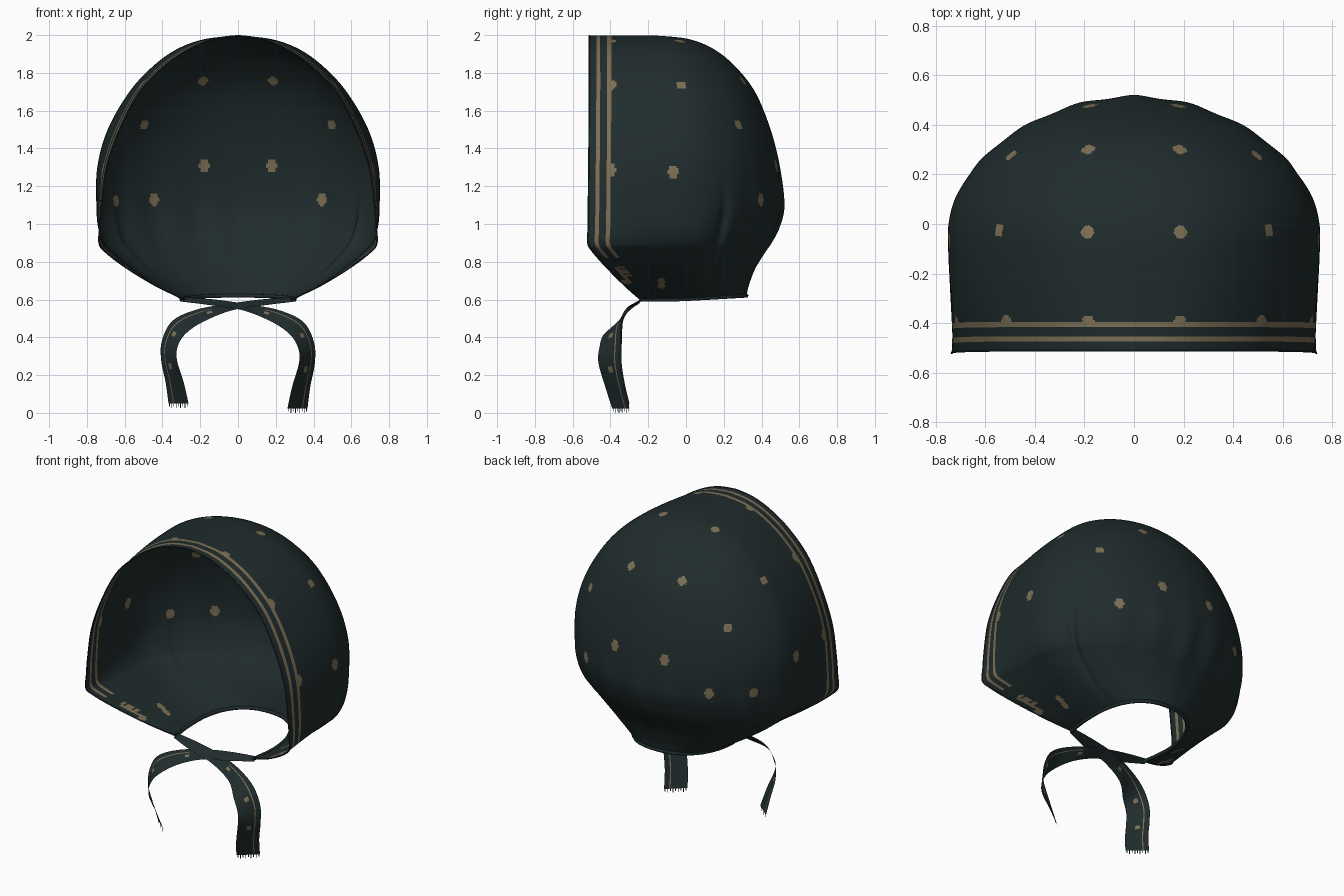
import bpy, math
from mathutils import Vector

if "Cube" in bpy.data.objects:
    bpy.data.objects.remove(bpy.data.objects["Cube"])


def material(name, rgb):
    m = bpy.data.materials.new(name)
    m.diffuse_color = (*rgb, 1)
    m.use_nodes = True
    m.node_tree.nodes["Principled BSDF"].inputs["Base Color"].default_value = m.diffuse_color
    return m


GREEN = material("dark green cloth", (0.0145, 0.0250, 0.0260))
TAN = material("tan print", (0.205, 0.160, 0.090))


def spline(rows, t):
    """Catmull-Rom through rows of numbers, t in 0..1."""
    n = len(rows) - 1
    i = min(int(t * n), n - 1)
    f = t * n - i
    p = [rows[min(max(i + k, 0), n)] for k in (-1, 0, 1, 2)]
    return [0.5 * (2 * b + (c - a) * f + (2 * a - 5 * b + 4 * c - d) * f * f
                   + (3 * b - a - 3 * c + d) * f ** 3) for a, b, c, d in zip(*p)]


def make_object(name, verts, faces, mats):
    me = bpy.data.meshes.new(name)
    me.from_pydata(verts, [], faces)
    me.materials.append(GREEN)
    me.materials.append(TAN)
    me.polygons.foreach_set("material_index", mats)
    me.polygons.foreach_set("use_smooth", [True] * len(faces))
    me.update()
    ob = bpy.data.objects.new(name, me)
    bpy.context.collection.objects.link(ob)
    return ob


# Horizontal sections: z, rim x, rim y, side width, y of widest point,
# back y, superellipse exponent of the back
SECTIONS = [
    (0.60, 0.28, -0.24, 0.30, -0.05, 0.32, 2.3),
    (0.67, 0.43, -0.32, 0.42, -0.05, 0.335, 2.1),
    (0.77, 0.595, -0.42, 0.565, -0.04, 0.37, 1.9),
    (0.855, 0.705, -0.495, 0.665, -0.03, 0.42, 1.8),
    (0.90, 0.735, -0.52, 0.708, -0.03, 0.45, 1.8),
    (0.98, 0.732, -0.518, 0.74, -0.03, 0.49, 1.8),
    (1.10, 0.723, -0.517, 0.75, -0.03, 0.517, 1.85),
    (1.30, 0.695, -0.515, 0.745, -0.04, 0.497, 1.92),
    (1.50, 0.625, -0.513, 0.69, -0.05, 0.448, 1.95),
    (1.70, 0.52, -0.512, 0.575, -0.07, 0.365, 2),
    (1.84, 0.385, -0.512, 0.445, -0.08, 0.255, 2),
    (1.93, 0.25, -0.512, 0.315, -0.10, 0.14, 2),
    (1.98, 0.125, -0.512, 0.17, -0.12, 0.01, 2),
    (1.997, 0.0, -0.512, 0.0, -0.15, -0.15, 2),
]
RIM = [0, 0.037, 0.058, 0.095, 0.117]      # stripe boundaries behind the rim
FRONT, BACK, ROWS = 36, 110, 240


def half_section(t, pleat):
    z, xr, yr, w, ym, yb, n = spline(SECTIONS, t)
    pts = []
    offs = RIM + [RIM[-1] + (ym - yr - RIM[-1]) * k / FRONT for k in range(1, FRONT + 1)]
    for s in offs:
        pts.append((xr + (w - xr) * math.sin(math.pi / 2 * s / (ym - yr)), yr + s, z))
    for k in range(1, BACK + 1):
        a = math.pi / 2 * k / BACK
        b = math.pi / 2 - a
        # soft gathers in the lower back, one deeper pleat at the side
        low = math.exp(-((z - 1.0) / 0.22) ** 2)
        fold = 1 + 0.010 * math.cos(19 * b) * math.sin(a) * low
        fold -= pleat * math.exp(-((a - 0.48) / 0.05) ** 2) * math.exp(-((z - 0.9) / 0.2) ** 2)
        c = max(math.cos(a), 0) ** (2 / n) if k < BACK else 0
        pts.append((w * c * fold, ym + (yb - ym) * math.sin(a) ** (2 / n) * fold,
                    z + 0.02 * math.sin(a) * max(0, 1 - (z - 0.6) / 0.2)))
    return pts


# Printed dots (right half, mirrored): x, y, z, height scale
DOTS = [
    (0.19, -0.03, 1.97, 1), (0.56, -0.02, 1.74, 1), (0.74, -0.07, 1.27, 1.4),
    (0.19, 0.31, 1.76, 1), (0.51, 0.29, 1.53, 1), (0.18, 0.48, 1.31, 1.4),
    (0.44, 0.39, 1.13, 1.3), (0.64, 0.22, 1.12, 1.1),
    (0.18, -0.395, 1.94, 1), (0.52, -0.395, 1.74, 1.2), (0.71, -0.395, 1.28, 1.4),
]
# smeared dots on the sloping underside
DOTS += [(0.58 - 0.022 * k, -0.36 + 0.012 * k, 0.765 - 0.015 * k, 1) for k in range(6)]
DOTS += [(0.47 - 0.017 * k, -0.13, 0.70 - 0.01 * k, 1) for k in range(4)]
LEFT_ONLY = 7      # this dot is swallowed by the pleat on the right

# ---- bonnet shell: right half, then back to the left rim
verts, faces, mats = [], [], []
for r in range(ROWS + 1):
    verts += half_section(r / ROWS, 0.045)
    verts += [(-x, y, z) for x, y, z in reversed(half_section(r / ROWS, 0.01)[:-1])]
cols = 2 * (len(RIM) + FRONT + BACK) - 1
left = [Vector((-v[0], v[1], v[2])) for i, v in enumerate(verts) if i % cols >= cols // 2]
centres = [(min(left, key=lambda v: (v - Vector(d[:3])).length_squared), d[3]) for d in DOTS]


def in_dot(c, is_right):
    for k, (d, s) in enumerate(centres):
        if abs(c.z - d.z) < 0.05 and not (is_right and k == LEFT_ONLY):
            radius = 0.027 if k < 11 else 0.019
            if ((c.x - d.x) ** 2 + (c.y - d.y) ** 2 + ((c.z - d.z) / s) ** 2) < radius ** 2:
                return True
    return False


for r in range(ROWS):
    for c in range(cols - 1):
        q = (r * cols + c, r * cols + c + 1, (r + 1) * cols + c + 1, (r + 1) * cols + c)
        mid = sum((Vector(verts[i]) for i in q), Vector()) / 4
        is_right = mid.x > 0
        mid.x = abs(mid.x)
        stripe = min(c, cols - 2 - c) in (1, 3) and mid.z > 0.82
        faces.append(q)
        mats.append(1 if stripe or in_dot(mid, is_right) else 0)
make_object("bonnet_shell", verts, faces, mats)


# ---- rolled hems: thin tubes along neck edge and face edge
def tube(name, pts, radius):
    cu = bpy.data.curves.new(name, "CURVE")
    cu.dimensions = "3D"
    cu.bevel_depth = radius
    cu.bevel_resolution = 1
    sp = cu.splines.new("POLY")
    sp.points.add(len(pts) - 1)
    for p, v in zip(sp.points, pts):
        p.co = (*v, 1)
    cu.materials.append(GREEN)
    bpy.context.collection.objects.link(bpy.data.objects.new(name, cu))


tube("neck_hem", verts[0:cols:3], 0.011)
tube("face_hem", [verts[r * cols] for r in range(0, ROWS + 1, 3)]
     + [verts[r * cols + cols - 1] for r in range(ROWS - 3, -1, -3)], 0.004)

# ---- ties: centre x, y, z and half-width direction x, y, z
TIE = [
    (0.29, -0.235, 0.60, 0.0, -0.012, -0.012),
    (0.13, -0.265, 0.585, 0.005, -0.03, -0.016),
    (-0.04, -0.285, 0.56, 0.005, -0.035, -0.018),
    (-0.20, -0.325, 0.515, 0.015, -0.030, -0.033),
    (-0.31, -0.38, 0.455, 0.035, -0.048, -0.034),
    (-0.36, -0.395, 0.37, 0.042, -0.056, -0.015),
    (-0.365, -0.40, 0.28, 0.042, -0.058, 0.0),
    (-0.335, -0.375, 0.16, 0.048, -0.050, 0.0),
    (-0.315, -0.345, 0.05, 0.053, -0.046, 0.0),
]
ACROSS = [-1, -0.8, -0.55, -0.45, -0.2, 0, 0.2, 0.4, 0.7, 0.8, 1]


def make_tie(name, side, drop, lift):
    vs, fs, ms = [], [], []
    steps, n = 96, len(ACROSS)
    for i in range(steps + 1):
        t = i / steps
        p = spline(TIE, t)
        for u in ACROSS:
            vs.append((side * (p[0] + u * p[3]), p[1] + u * p[4] - lift * math.sin(math.pi * t),
                       p[2] + u * p[5] - drop * t * t))
    for i in range(steps):
        for j in range(n - 1):
            fs.append((i * n + j, i * n + j + 1, (i + 1) * n + j + 1, (i + 1) * n + j))
            dot = i % 22 in (8, 9, 10) and j in (4, 5)
            ms.append(1 if i > 30 and (j == 2 or dot) else 0)
    # fringe threads at the end
    end, half = Vector(vs[-n]), (Vector(vs[-1]) - Vector(vs[-n]))
    for k in range(9):
        a = end + half * (k / 9 + 0.03)
        b = a + half * 0.035
        low = Vector((0, 0, -0.016 - 0.008 * (k % 2)))
        s = len(vs)
        vs += [tuple(a), tuple(b), tuple(b + low), tuple(a + low)]
        fs.append((s, s + 1, s + 2, s + 3))
        ms.append(0)
    make_object(name, vs, fs, ms)


make_tie("left_tie", 1, 0.0, 0.0)
make_tie("right_tie", -1, 0.026, 0.008)
